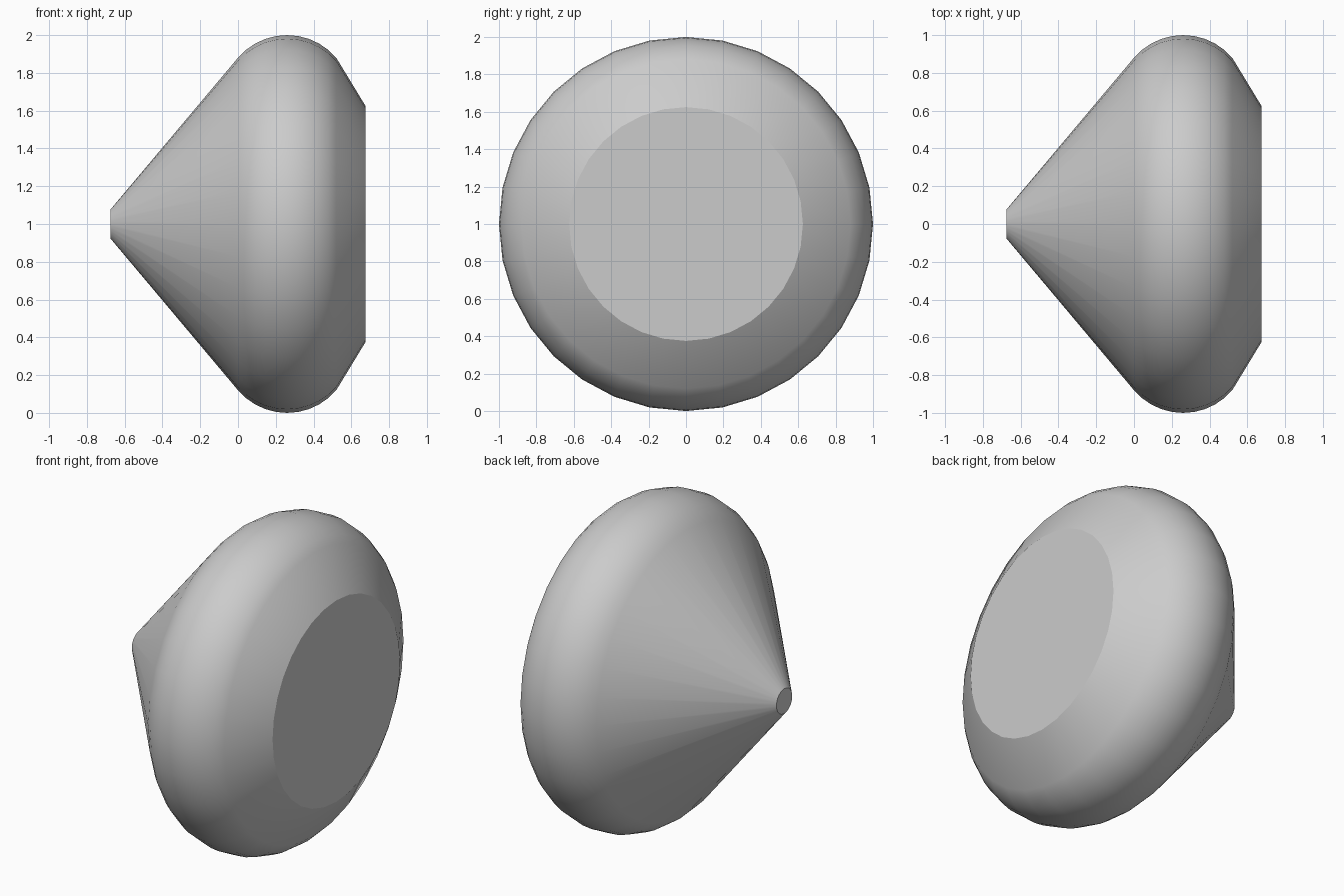
import bpy, bmesh, math
from mathutils import Matrix, Vector

cube = bpy.data.objects.get("Cube")
if cube:
    bpy.data.objects.remove(cube, do_unlink=True)

SIDES, ARC_STEPS = 32, 10
CENTRE_X, ARC_R, SWEEP = 0.26, 0.342, math.radians(49.5)

# Plain grey material
grey = bpy.data.materials.new("plain_grey")
grey.use_nodes = True
colour = (0.6, 0.6, 0.6, 1)
grey.diffuse_color = colour
grey.node_tree.nodes["Principled BSDF"].inputs["Base Color"].default_value = colour

# Profile as (x, radius): narrow tip, tangent rounded rim, wide flat end
profile = [(-0.675, 0.077)]
for i in range(ARC_STEPS + 1):
    a = -SWEEP + 2 * SWEEP * i / ARC_STEPS
    profile.append((CENTRE_X + ARC_R * math.sin(a), 1 - ARC_R + ARC_R * math.cos(a)))
profile.append((0.675, 0.625))

# Revolve the profile around the x axis
bm = bmesh.new()
rings = []
for x, r in profile:
    angles = [2 * math.pi * k / SIDES for k in range(SIDES)]
    rings.append([bm.verts.new((x, r * math.cos(a), 1 + r * math.sin(a))) for a in angles])
for near, far in zip(rings, rings[1:]):
    for k in range(SIDES):
        n = (k + 1) % SIDES
        bm.faces.new((near[k], near[n], far[n], far[k]))

# Flat end caps
bm.faces.new(rings[0])
bm.faces.new(rings[-1])
bmesh.ops.recalc_face_normals(bm, faces=bm.faces)

mesh = bpy.data.meshes.new("rounded_cone")
bm.to_mesh(mesh)
bm.free()
mesh.materials.append(grey)
body = bpy.data.objects.new("rounded_cone", mesh)
bpy.context.collection.objects.link(body)

# Smooth sides with crisp cap edges
bpy.ops.object.select_all(action="DESELECT")
body.select_set(True)
bpy.context.view_layer.objects.active = body
bpy.ops.object.shade_smooth_by_angle(angle=math.radians(28))
